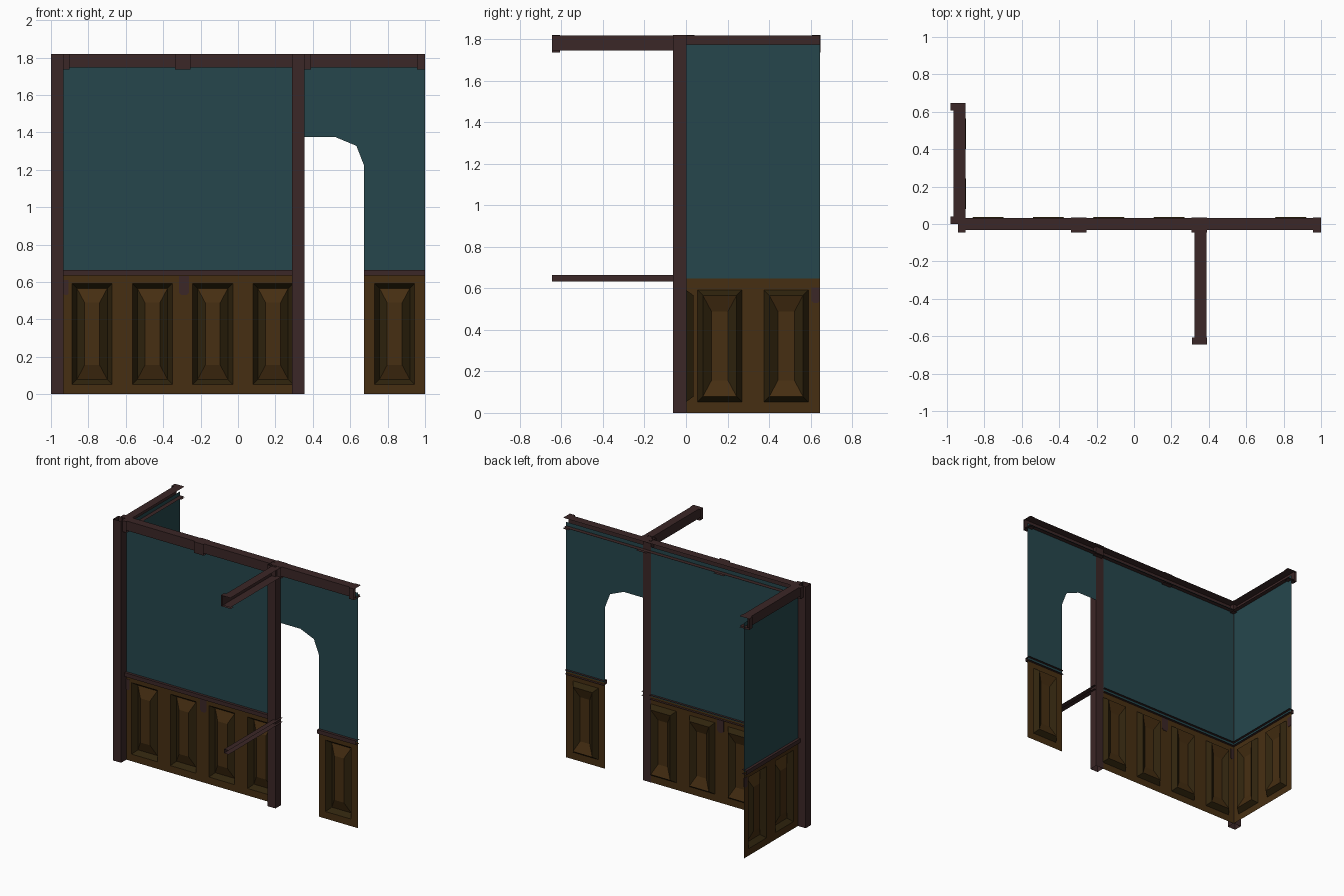
import bpy, math

if "Cube" in bpy.data.objects:
    bpy.data.objects.remove(bpy.data.objects["Cube"])


def material(name, rgb):
    m = bpy.data.materials.new(name)
    m.diffuse_color = (*rgb, 1)
    m.use_nodes = True
    m.node_tree.nodes["Principled BSDF"].inputs["Base Color"].default_value = m.diffuse_color
    return m


TEAL = material("teal_plaster", (0.019, 0.062, 0.073))
TRIM = material("dark_red_timber", (0.044, 0.020, 0.020))
WOOD = material("brown_oak", (0.062, 0.028, 0.006))
SHADE = material("dark_oak", (0.029, 0.017, 0.004))

# Wall frames: u runs along the wall, d is depth (negative = show side), z is up
def main(u, d, z):
    return (u, d, z)


def left_wing(u, d, z):
    return (-0.935 + d, u, z)


def front_wing(u, d, z):
    return (0.355 + d, -u, z)


def make(name, verts, faces, mats, ids=None, frame=main):
    if frame is left_wing:          # this frame mirrors, so turn the faces round
        faces = [f[::-1] for f in faces]
    me = bpy.data.meshes.new(name)
    me.from_pydata([frame(*v) for v in verts], [], faces)
    for m in mats:
        me.materials.append(m)
    for p, i in zip(me.polygons, ids or [0] * len(faces)):
        p.material_index = i
    ob = bpy.data.objects.new(name, me)
    bpy.context.collection.objects.link(ob)
    return ob


def plaster(name, outline, frame=main):
    make(name, [(u, 0, z) for u, z in outline], [tuple(range(len(outline)))], [TEAL], frame=frame)


def wainscot(name, u0, u1, centres, frame=main):
    """Thin oak sheet with sunk panels that rise again to a raised field."""
    verts, faces, ids = [], [], []
    ZB, ZT, TOP, HALF = 0.053, 0.592, 0.648, 0.107

    def quad(pts, mat):
        n = len(verts)
        verts.extend(pts)
        faces.append((n, n + 1, n + 2, n + 3))
        ids.append(mat)

    def rect(a, b, c, e, d=0.0):
        return [(a, d, c), (b, d, c), (b, d, e), (a, d, e)]

    edges = [u0] + [c + s * HALF for c in centres for s in (-1, 1)] + [u1]
    quad(rect(u0, u1, 0, ZB), 0)
    quad(rect(u0, u1, ZT, TOP), 0)
    for a, b in zip(edges[::2], edges[1::2]):
        quad(rect(a, b, ZB, ZT), 0)
    for c in centres:
        rings = [rect(c - HALF + i, c + HALF - i, ZB + k, ZT - k, d)
                 for i, k, d in ((0, 0, 0), (0.026, 0.026, 0.037), (0.067, 0.103, 0.008))]
        for r in range(2):
            for i in range(4):
                j = (i + 1) % 4
                quad([rings[r][i], rings[r][j], rings[r + 1][j], rings[r + 1][i]],
                     1 if r == 0 or i in (1, 3) else 0)
        quad(rings[2], 0)
    make(name, verts, faces, [WOOD, SHADE], ids, frame)


def channel(name, u0, u1, front, back, z0, z1, frame=main):
    """Trim open at the back and ends: top, face and underside."""
    prof = [(back, z0), (front, z0), (front, z1), (back, z1)]
    verts = [(u, d, z) for u in (u0, u1) for d, z in prof]
    faces = [(i, i + 4, i + 5, i + 1) for i in range(3)]
    make(name, verts, faces, [TRIM], frame=frame)


def post(name, x0, x1, y0, y1):
    c = [(x0, y0), (x1, y0), (x1, y1), (x0, y1)]
    verts = [(x, y, z) for z in (0, 1.82) for x, y in c]
    faces = [(i, (i + 1) % 4, (i + 1) % 4 + 4, i + 4) for i in range(4)]
    make(name, verts, faces, [TRIM])


def patch(name, u0, u1, z0, z1, frame=main):
    """Small timber plate under the rail, clipped lower corners, both sides."""
    q = (u1 - u0) * 0.25
    out = [(u0, z1), (u0, z0 + q), (u0 + q, z0), (u1 - q, z0), (u1, z0 + q), (u1, z1)]
    verts = [(u, d, z) for d in (-0.003, 0.003) for u, z in out]
    faces = [tuple(range(6)), tuple(range(11, 5, -1))]
    faces += [(i, i + 6, (i + 1) % 6 + 6, (i + 1) % 6) for i in range(6)]
    make(name, verts, faces, [TRIM], frame=frame)


# Plaster: main field, arched doorway field, left wing
Z0, Z1, END = 0.648, 1.775, 0.645
plaster("main_plaster", [(-0.935, Z0), (0.29, Z0), (0.29, Z1), (-0.935, Z1)])
plaster("doorway_plaster", [(0.675, Z0), (1, Z0), (1, Z1), (0.355, Z1), (0.355, 1.375),
                            (0.52, 1.375), (0.633, 1.328), (0.675, 1.22)])
plaster("left_wing_plaster", [(0, Z0), (END, Z0), (END, Z1), (0, Z1)], left_wing)

# Panelled lower walls
wainscot("main_wainscot", -0.935, 0.29, [-0.78 + 0.3225 * i for i in range(4)])
wainscot("doorway_wainscot", 0.675, 1.0, [0.8375])
wainscot("left_wing_wainscot", 0, END, [0.1625, 0.4825], left_wing)

# Corner posts, open top and bottom
post("left_post", -1.0, -0.932, -0.062, 0.002)
post("door_post", 0.29, 0.356, -0.062, 0.002)

# Crown beams and chair rails
for label, a, b, frame in (("main", -0.935, 1.0, main), ("left_wing", 0, END, left_wing),
                           ("front_wing", 0, END, front_wing)):
    channel(label + "_crown", a, b, -0.031, 0.033, 1.746, 1.818, frame)
for label, a, b, frame in (("main", -0.935, 0.29, main), ("doorway", 0.675, 1.0, main),
                           ("left_wing", 0, END, left_wing),
                           ("front_wing", 0, END, front_wing)):
    channel(label + "_chair_rail", a, b, -0.02, 0.018, 0.634, 0.664, frame)

# Wider crown brackets
for i, (a, b, frame) in enumerate(((-0.94, -0.9, main), (-0.337, -0.255, main),
                                   (0.308, 0.39, main), (0.957, 1.0, main),
                                   (0, 0.04, left_wing), (0.608, 0.648, left_wing),
                                   (0.608, 0.645, front_wing))):
    channel(f"crown_bracket_{i}", a, b, -0.045, 0.035, 1.736, 1.82, frame)

# Small timber plates under the rail
patch("centre_plate", -0.315, -0.262, 0.53, 0.632)
patch("left_plate", -0.933, -0.905, 0.53, 0.61)
patch("wing_plate", 0.605, 0.644, 0.53, 0.605, left_wing)
